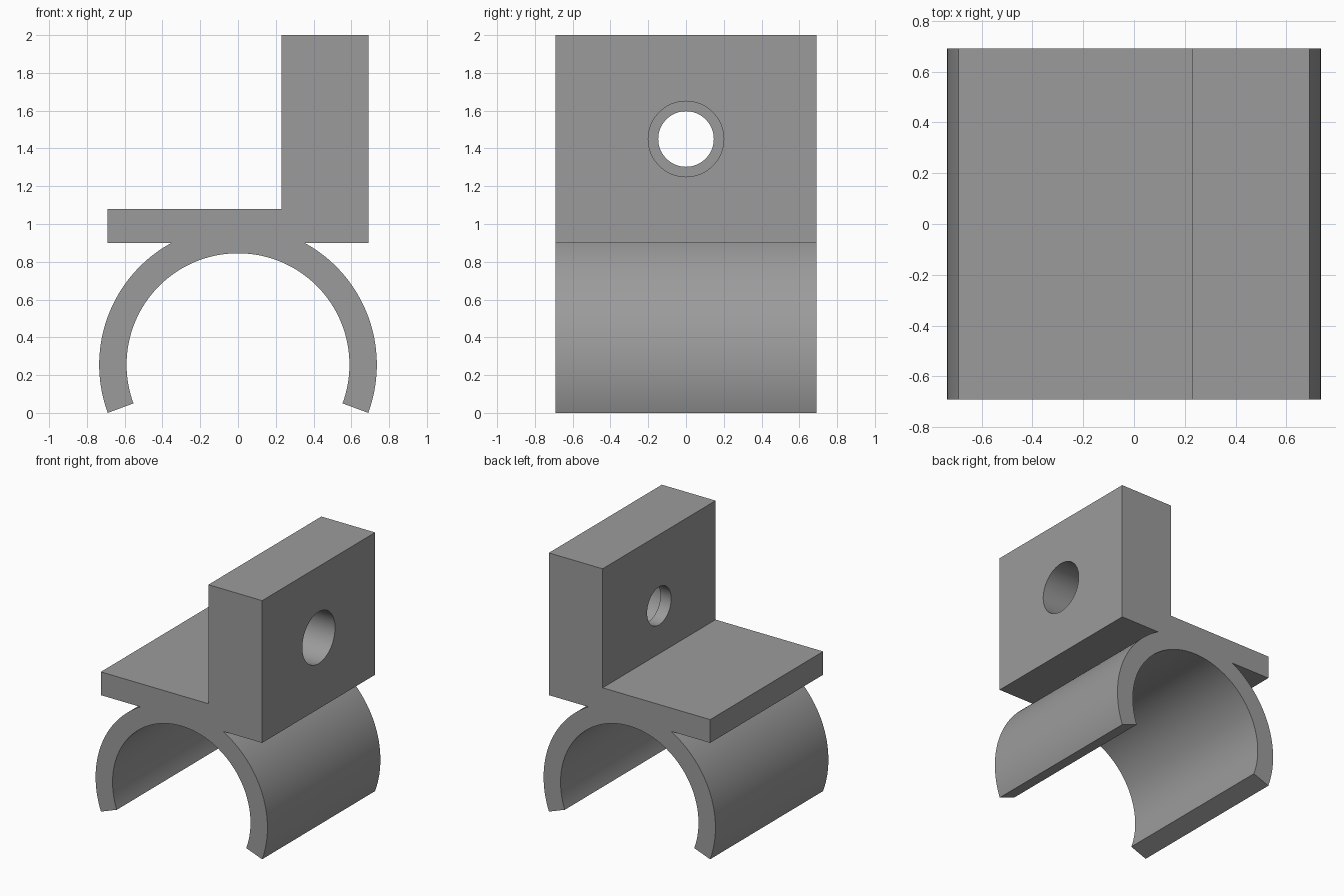
import bpy, bmesh, math
from mathutils import Matrix

if "Cube" in bpy.data.objects:
    bpy.data.objects.remove(bpy.data.objects["Cube"])

HALF_Y = 0.69                      # half depth of the extrusion
CZ, R_OUT, R_IN = 0.255, 0.735, 0.59   # clip ring
PLATE_Z, PLATE_TOP = 0.90, 1.08
HOLE_Z = 1.45

grey = bpy.data.materials.new("plain grey")
grey.diffuse_color = (0.33, 0.33, 0.33, 1)
grey.use_nodes = True
grey.node_tree.nodes["Principled BSDF"].inputs["Base Color"].default_value = grey.diffuse_color


def arc(r, a0, a1, n):
    return [(r * math.cos(a0 + (a1 - a0) * i / n),
             CZ + r * math.sin(a0 + (a1 - a0) * i / n)) for i in range(n + 1)]


def extrude_profile(name, pts):
    bm = bmesh.new()
    face = bm.faces.new([bm.verts.new((x, -HALF_Y, z)) for x, z in pts])
    out = bmesh.ops.extrude_face_region(bm, geom=[face])
    moved = [v for v in out["geom"] if isinstance(v, bmesh.types.BMVert)]
    bmesh.ops.translate(bm, verts=moved, vec=(0, 2 * HALF_Y, 0))
    bmesh.ops.recalc_face_normals(bm, faces=bm.faces)
    mesh = bpy.data.meshes.new(name)
    bm.to_mesh(mesh)
    bm.free()
    mesh.materials.append(grey)
    obj = bpy.data.objects.new(name, mesh)
    bpy.context.collection.objects.link(obj)
    return obj


def cut_hole(target, name, radius, x0, x1):
    bm = bmesh.new()
    place = Matrix.Translation(((x0 + x1) / 2, 0, HOLE_Z)) @ Matrix.Rotation(math.pi / 2, 4, 'Y')
    bmesh.ops.create_cone(bm, cap_ends=True, segments=64, radius1=radius,
                          radius2=radius, depth=x1 - x0, matrix=place)
    mesh = bpy.data.meshes.new(name)
    bm.to_mesh(mesh)
    bm.free()
    mesh.materials.append(grey)
    cutter = bpy.data.objects.new(name, mesh)
    bpy.context.collection.objects.link(cutter)
    cutter.hide_render = True
    mod = target.modifiers.new(name, 'BOOLEAN')
    mod.operation, mod.solver, mod.object = 'DIFFERENCE', 'EXACT', cutter
    bpy.context.view_layer.objects.active = target
    bpy.ops.object.modifier_apply(modifier=name)
    bpy.data.objects.remove(cutter)


# Open clip ring, mounting plate and upright block share one outline
tip = math.asin(-CZ / R_OUT)                    # angle of the ring ends
join = math.asin((PLATE_Z - CZ) / R_OUT)        # where ring meets plate
outline = (arc(R_OUT, tip, join, 40)
           + [(0.69, PLATE_Z), (0.69, 2.0), (0.23, 2.0), (0.23, PLATE_TOP),
              (-0.69, PLATE_TOP), (-0.69, PLATE_Z)]
           + arc(R_OUT, math.pi - join, math.pi - tip, 40)
           + arc(R_IN, math.pi - tip, tip, 96))
bracket = extrude_profile("clip_bracket", outline)

# Bolt hole with a deep, wider counterbore from the right
cut_hole(bracket, "bolt_hole", 0.147, 0.1, 0.8)
cut_hole(bracket, "counterbore", 0.20, 0.322, 0.8)

bpy.ops.object.select_all(action='DESELECT')
bracket.select_set(True)
bpy.context.view_layer.objects.active = bracket
bpy.ops.object.shade_smooth_by_angle(angle=math.radians(25))
